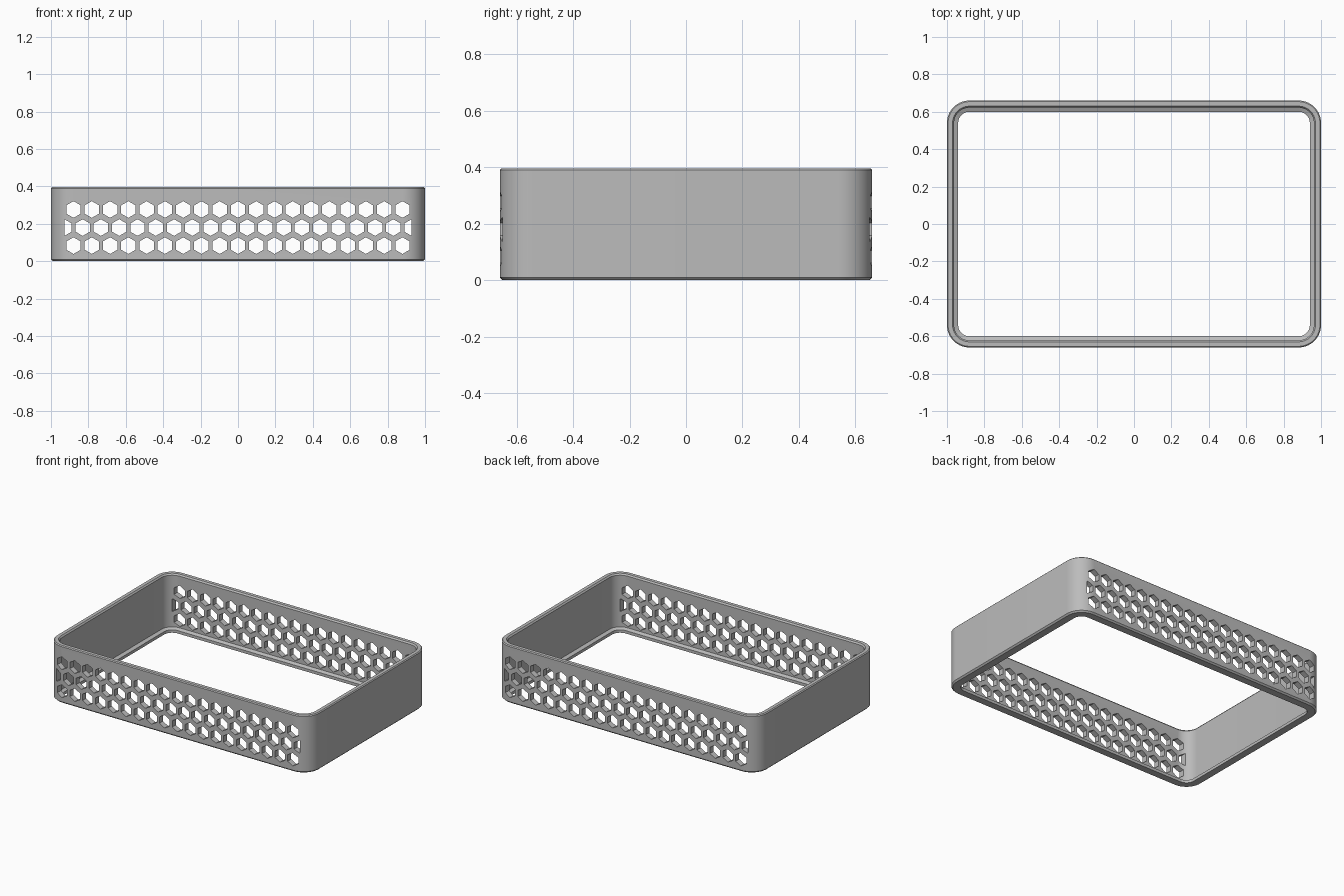
import bpy, bmesh, math

if "Cube" in bpy.data.objects:
    bpy.data.objects.remove(bpy.data.objects["Cube"], do_unlink=True)

HALF_X, HALF_Y, HEIGHT, CORNER = 1.0, 0.66, 0.396, 0.12
PITCH, ROW_STEP, HEX_R, LIMIT = 0.0977, 0.0965, 0.0445, 0.928

grey = bpy.data.materials.new("plain grey")
grey.use_nodes = True
colour = (0.5, 0.5, 0.5, 1)
grey.diffuse_color = colour
grey.node_tree.nodes["Principled BSDF"].inputs["Base Color"].default_value = colour


def make_object(name, bm):
    bmesh.ops.recalc_face_normals(bm, faces=bm.faces)
    mesh = bpy.data.meshes.new(name)
    bm.to_mesh(mesh)
    bm.free()
    mesh.materials.append(grey)
    obj = bpy.data.objects.new(name, mesh)
    bpy.context.collection.objects.link(obj)
    return obj


def rounded_loop(bm, inset, z, steps=14):
    """Ring of vertices round the frame, at an inset from its outside."""
    radius = CORNER - inset
    verts = []
    for quarter, (sx, sy) in enumerate([(1, 1), (-1, 1), (-1, -1), (1, -1)]):
        for i in range(steps + 1):
            a = (quarter + i / steps) * math.pi / 2
            verts.append(bm.verts.new((sx * (HALF_X - CORNER) + radius * math.cos(a),
                                       sy * (HALF_Y - CORNER) + radius * math.sin(a), z)))
    return verts


# Frame wall with chamfered rims and a thin inner ledge at the bottom
profile = [(0.01, 0), (0, 0.01), (0, HEIGHT - 0.006), (0.006, HEIGHT),
           (0.03, HEIGHT), (0.038, HEIGHT - 0.01), (0.038, 0.03),
           (0.06, 0.02), (0.06, 0)]
bm = bmesh.new()
rings = [rounded_loop(bm, inset, z) for inset, z in profile]
for k, ring in enumerate(rings):
    nxt = rings[(k + 1) % len(rings)]
    for i in range(len(ring)):
        j = (i + 1) % len(ring)
        bm.faces.new((ring[i], ring[j], nxt[j], nxt[i]))
frame = make_object("ventilated_frame", bm)

# Hexagonal vent cutters, running through front and back walls
bm = bmesh.new()
for row in (-1, 0, 1):
    count = 20 if row == 0 else 19
    for n in range(count):
        cx = (n - (count - 1) / 2) * PITCH
        cz = 0.18 + row * ROW_STEP
        points = []
        for i in range(6):
            a = math.radians(90 + 60 * i)
            x = cx + HEX_R * math.cos(a)
            points.append((max(-LIMIT, min(LIMIT, x)), cz + HEX_R * math.sin(a)))
        # Skip the doubled points left where an end hexagon is trimmed
        points = [p for i, p in enumerate(points)
                  if math.dist(p, points[i - 1]) > 0.002]
        front = [bm.verts.new((x, -1, z)) for x, z in points]
        back = [bm.verts.new((x, 1, z)) for x, z in points]
        bm.faces.new(front)
        bm.faces.new(back[::-1])
        for i in range(len(points)):
            bm.faces.new((front[i - 1], back[i - 1], back[i], front[i]))
cutter = make_object("vent_cutter", bm)
cutter.hide_render = True

# Cut the vents, then shade the corners smooth
cut = frame.modifiers.new("vents", "BOOLEAN")
cut.operation = "DIFFERENCE"
cut.solver = "EXACT"
cut.object = cutter
bpy.ops.object.select_all(action="DESELECT")
bpy.context.view_layer.objects.active = frame
frame.select_set(True)
bpy.ops.object.modifier_apply(modifier=cut.name)
bpy.data.objects.remove(cutter, do_unlink=True)
bpy.ops.object.shade_smooth_by_angle(angle=math.radians(25))
